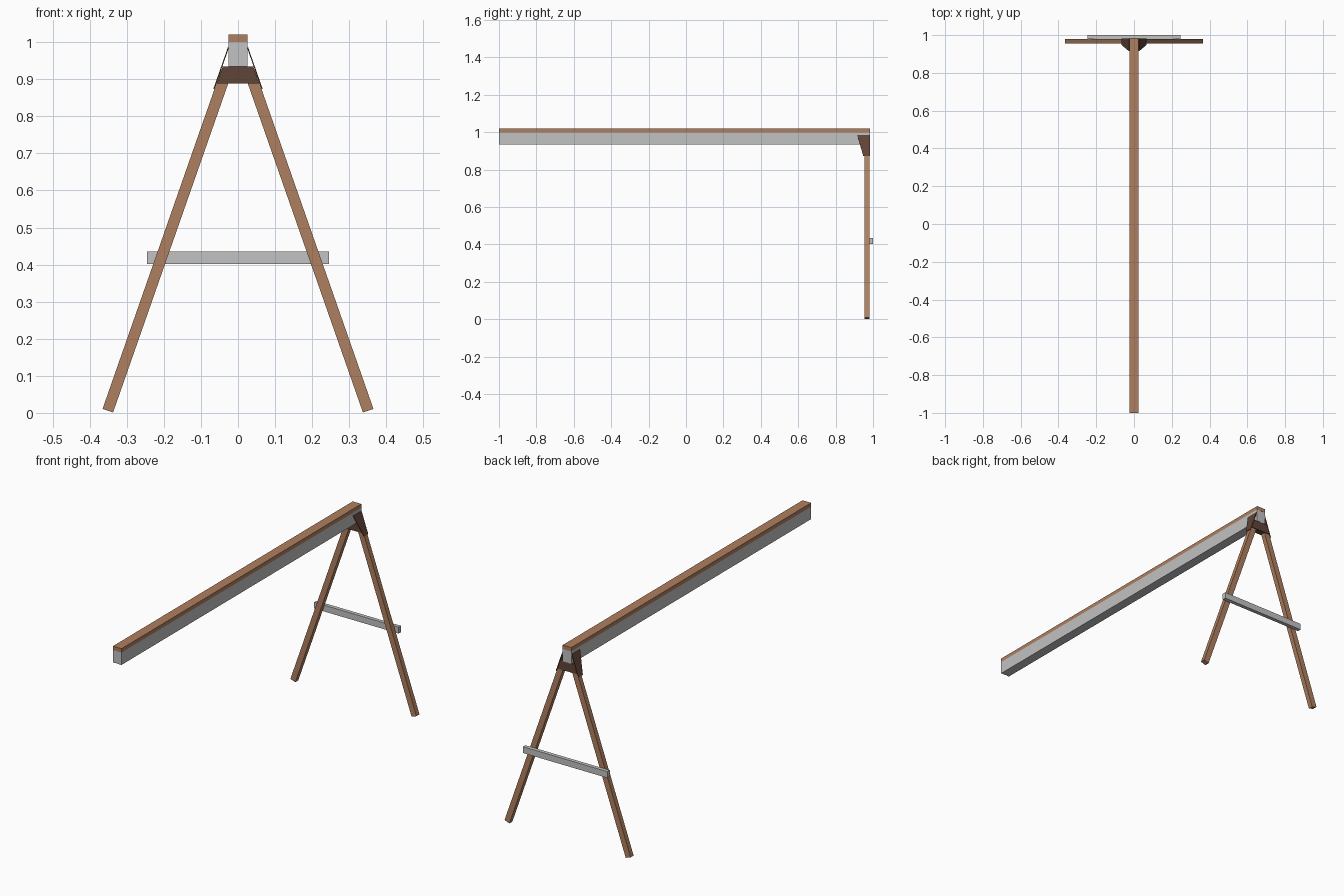
import bpy, bmesh
from mathutils import Vector

if "Cube" in bpy.data.objects:
    bpy.data.objects.remove(bpy.data.objects["Cube"])


def material(name, rgb):
    m = bpy.data.materials.new(name)
    m.diffuse_color = (*rgb, 1)
    m.use_nodes = True
    m.node_tree.nodes["Principled BSDF"].inputs["Base Color"].default_value = m.diffuse_color
    return m


WOOD = material("warm wood", (0.43, 0.215, 0.115))
GREY = material("light grey", (0.54, 0.54, 0.54))
BRACKET = material("dark brown", (0.115, 0.058, 0.04))


def prism(name, outline, offset, mat):
    """Extrude a flat outline of 3D points by an offset vector."""
    bm = bmesh.new()
    face = bm.faces.new([bm.verts.new(p) for p in outline])
    ext = bmesh.ops.extrude_face_region(bm, geom=[face])
    verts = [g for g in ext["geom"] if isinstance(g, bmesh.types.BMVert)]
    bmesh.ops.translate(bm, verts=verts, vec=Vector(offset))
    bmesh.ops.recalc_face_normals(bm, faces=bm.faces)
    me = bpy.data.meshes.new(name)
    bm.to_mesh(me)
    bm.free()
    me.materials.append(mat)
    ob = bpy.data.objects.new(name, me)
    bpy.context.collection.objects.link(ob)
    return ob


def box(name, x0, x1, y0, y1, z0, z1, mat):
    outline = [(x0, y0, z0), (x1, y0, z0), (x1, y0, z1), (x0, y0, z1)]
    return prism(name, outline, (0, y1 - y0, 0), mat)


# Long rail: wooden cap over two grey boards with a core between them
box("rail_cap", -0.025, 0.025, -1, 0.985, 1.0, 1.02, WOOD)
box("rail_board_left", -0.025, -0.01, -1, 0.985, 0.935, 1.0, GREY)
box("rail_board_right", 0.0, 0.025, -1, 0.985, 0.935, 1.0, GREY)
box("rail_core", -0.01, 0.0, -0.998, 0.983, 0.935, 1.0, GREY)

# Cross brace behind the legs
box("cross_brace", -0.245, 0.245, 0.98, 1.0, 0.402, 0.435, GREY)

# Bracket block under the rail
prism("bracket_block",
      [(-0.057, 0.95, 0.888), (0.057, 0.95, 0.888),
       (0.041, 0.95, 0.935), (-0.041, 0.95, 0.935)], (0, 0.033, 0), BRACKET)

SLOPE = 0.35                                   # sideways run per unit height
across = Vector((1, 0, SLOPE)).normalized()    # square to the leg


def outer_x(z):
    """Outer edge of the right leg at a height."""
    return 0.365 - SLOPE * (z - 0.012)


for side, label in ((-1, "left"), (1, "right")):
    def flip(v):
        return (side * v[0], v[1], v[2])

    # Splayed leg with square-cut ends
    foot = Vector((0.337, 0.955, 0.001))
    top = foot + Vector((-SLOPE, 0, 1)) * 0.915
    leg = [foot, foot + across * 0.03, top + across * 0.03, top]
    prism(label + "_leg", [flip(p) for p in leg], (0, 0.025, 0), WOOD)

    # Thin tapered cheek plate against the outside of the leg
    profile = [(0.915, 0.985), (0.983, 0.985), (0.983, 0.873), (0.948, 0.873)]
    cheek = [flip((outer_x(z), y, z)) for y, z in profile]
    prism(label + "_cheek_plate", cheek, flip(across * 0.003), BRACKET)
